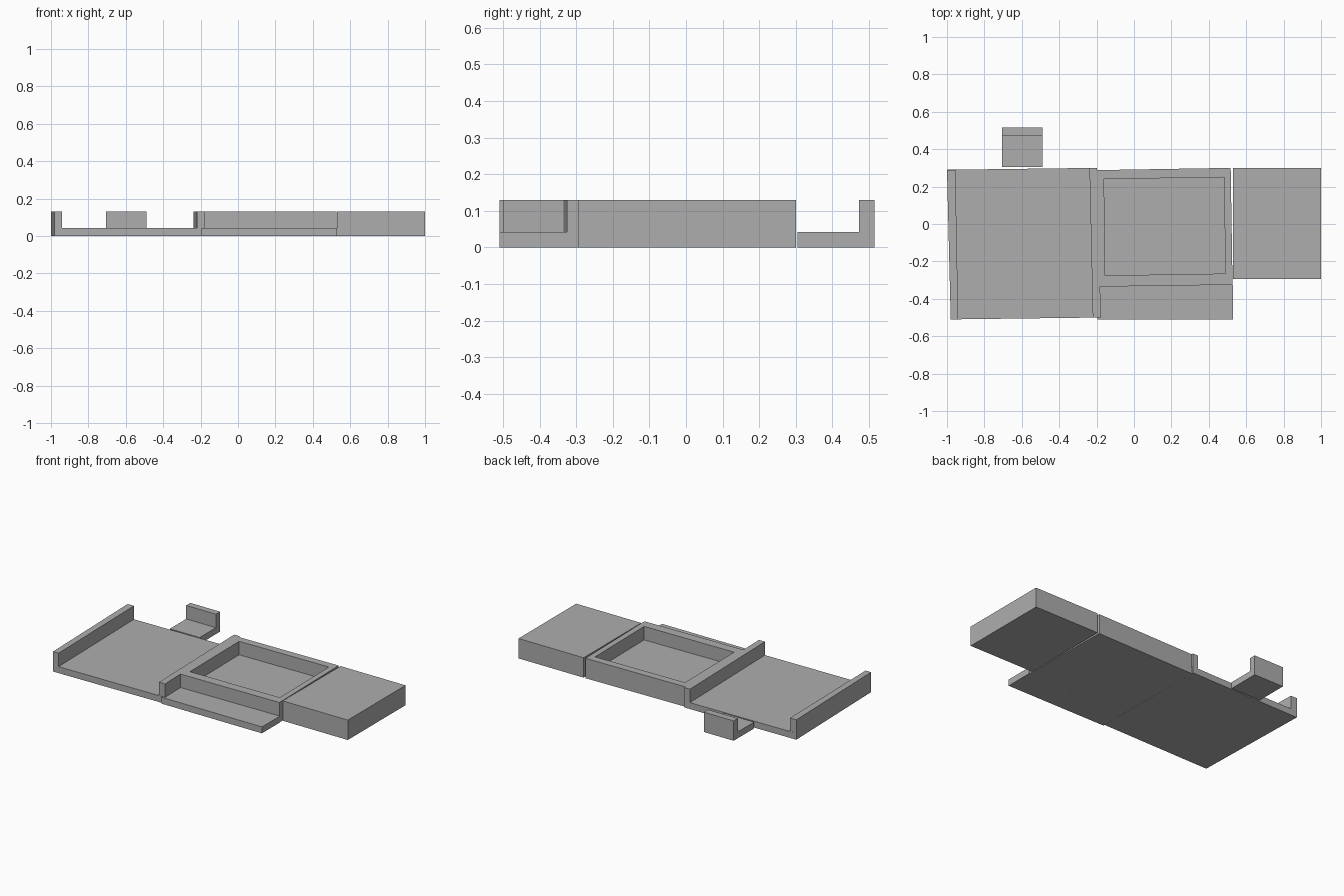
import bpy
import bmesh

if "Cube" in bpy.data.objects:
    bpy.data.objects.remove(bpy.data.objects["Cube"], do_unlink=True)

FLOOR, TOP = 0.042, 0.13

grey = bpy.data.materials.new("plain grey")
grey.use_nodes = True
grey.diffuse_color = (0.42, 0.42, 0.42, 1)
grey.node_tree.nodes["Principled BSDF"].inputs["Base Color"].default_value = grey.diffuse_color


def finish(name, bm):
    bmesh.ops.recalc_face_normals(bm, faces=bm.faces)
    mesh = bpy.data.meshes.new(name)
    bm.to_mesh(mesh)
    bm.free()
    mesh.materials.append(grey)
    obj = bpy.data.objects.new(name, mesh)
    bpy.context.collection.objects.link(obj)


def extrude_up(bm, faces, height):
    moved = bmesh.ops.extrude_face_region(bm, geom=faces, use_keep_orig=True)["geom"]
    verts = [g for g in moved if isinstance(g, bmesh.types.BMVert)]
    bmesh.ops.translate(bm, verts=verts, vec=(0, 0, height))


def slab(name, outline, z0, z1):
    """Straight prism over a plan outline."""
    bm = bmesh.new()
    face = bm.faces.new([bm.verts.new((x, y, z0)) for x, y in outline])
    extrude_up(bm, [face], z1 - z0)
    finish(name, bm)


def frame(name, outer, inner, z0, z1):
    """Four-sided frame between two plan outlines."""
    bm = bmesh.new()
    a, b = [[bm.verts.new((x, y, z0)) for x, y in ring] for ring in (outer, inner)]
    faces = [bm.faces.new((a[i - 1], a[i], b[i], b[i - 1])) for i in range(4)]
    extrude_up(bm, faces, z1 - z0)
    finish(name, bm)


def rect(x0, x1, y0, y1):
    return [(x0, y0), (x1, y0), (x1, y1), (x0, y1)]


# Wide tray with slightly skewed side walls
slab("tray_floor", [(-0.98, -0.51), (-0.195, -0.5), (-0.2, 0.3), (-1, 0.29)], 0, FLOOR)
slab("tray_right_wall", [(-0.98, -0.51), (-0.94, -0.51), (-0.955, 0.29), (-1, 0.29)], FLOOR, TOP)
slab("tray_left_wall", [(-0.22, -0.5), (-0.177, -0.5), (-0.198, 0.3), (-0.238, 0.3)], FLOOR, TOP)

# Recessed middle section and its low front ledge
outer = [(-0.185, -0.335), (0.527, -0.325), (0.517, 0.3), (-0.2, 0.288)]
inner = [(-0.155, -0.275), (0.488, -0.265), (0.482, 0.25), (-0.16, 0.24)]
slab("middle_floor", [(-0.195, -0.335), (0.527, -0.325), (0.517, 0.3), (-0.2, 0.288)], 0, FLOOR)
frame("middle_frame", outer, inner, FLOOR, TOP)
slab("front_ledge", [(-0.195, -0.51), (0.53, -0.51), (0.53, -0.325), (-0.195, -0.335)], 0, FLOOR)

# Solid end block
slab("end_block", rect(0.53, 1, -0.295, 0.3), 0, TOP)

# Small rear step with an upright back
slab("rear_step", rect(-0.705, -0.49, 0.304, 0.515), 0, FLOOR)
slab("rear_step_back", rect(-0.705, -0.49, 0.472, 0.515), FLOOR, TOP)
